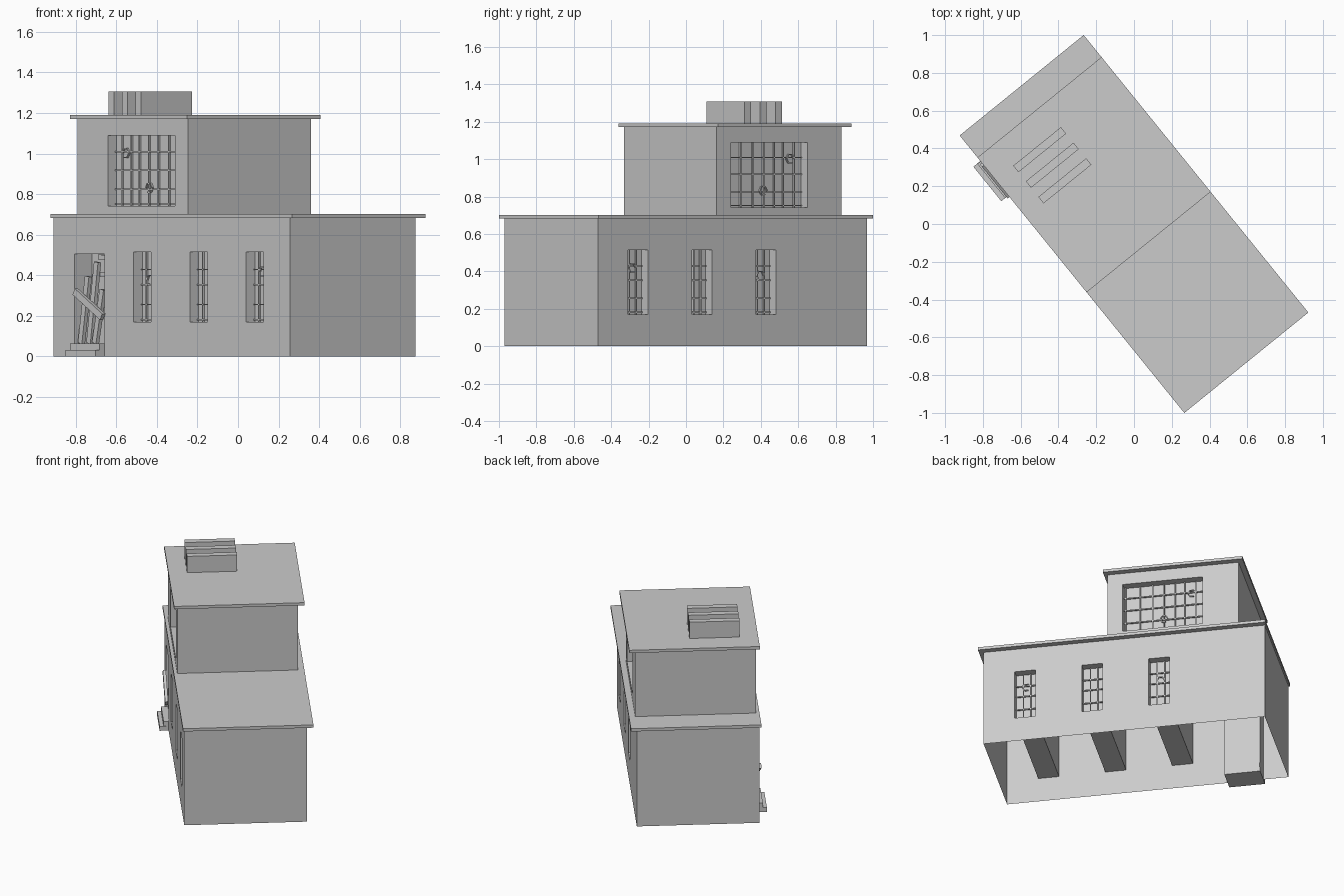
import bpy, bmesh, math
from mathutils import Vector

cube = bpy.data.objects.get("Cube")
if cube:
    bpy.data.objects.remove(cube)

TURN = math.radians(39)
grey = bpy.data.materials.new("plain_grey")
grey.use_nodes = True
GREY = (0.6, 0.6, 0.6, 1)
grey.diffuse_color = GREY
grey.node_tree.nodes["Principled BSDF"].inputs["Base Color"].default_value = GREY


def finish(name, bm):
    mesh = bpy.data.meshes.new(name)
    bm.to_mesh(mesh)
    bm.free()
    mesh.materials.append(grey)
    obj = bpy.data.objects.new(name, mesh)
    obj.rotation_euler.z = TURN
    bpy.context.collection.objects.link(obj)
    return obj


def quad(bm, pts, normal):
    f = bm.faces.new([bm.verts.new(p) for p in pts])
    f.normal_update()
    if f.normal.dot(Vector(normal)) < 0:
        f.normal_flip()


def add_box(bm, x0, x1, y0, y1, z0, z1):
    made = bmesh.ops.create_cube(bm, size=1)["verts"]
    for v in made:
        v.co = (x1 if v.co.x > 0 else x0, y1 if v.co.y > 0 else y0, z1 if v.co.z > 0 else z0)


def box(name, *size):
    bm = bmesh.new()
    add_box(bm, *size)
    return finish(name, bm)


def add_strip(bm, x, a, b, width, thick):
    """Straight board in the wall plane from a to b, each given as (y, z)."""
    a, b = Vector(a), Vector(b)
    d = (b - a).normalized()
    s = Vector((-d.y, d.x)) * width / 2
    ring = [a - s, b - s, b + s, a + s]
    face = bm.faces.new([bm.verts.new((x - thick / 2, p.x, p.y)) for p in ring])
    out = bmesh.ops.extrude_face_region(bm, geom=[face])["geom"]
    bmesh.ops.translate(bm, vec=(thick, 0, 0), verts=[g for g in out if isinstance(g, bmesh.types.BMVert)])
    bmesh.ops.recalc_face_normals(bm, faces=bm.faces)


def long_wall(bm, x, side, y0, y1, z0, z1, holes):
    """Wall plane with rectangular openings left out."""
    ys = sorted({y0, y1, *[c for h in holes for c in h[:2]]})
    zs = sorted({z0, z1, *[c for h in holes for c in h[2:]]})
    for a, b in zip(ys, ys[1:]):
        for c, d in zip(zs, zs[1:]):
            m, n = (a + b) / 2, (c + d) / 2
            if not any(h[0] < m < h[1] and h[2] < n < h[3] for h in holes):
                quad(bm, [(x, a, c), (x, b, c), (x, b, d), (x, a, d)], (side, 0, 0))


def duct(bm, xa, xb, hole):
    """Four reveal faces running between two wall depths."""
    a, b, c, d = hole
    quad(bm, [(xa, a, c), (xb, a, c), (xb, a, d), (xa, a, d)], (0, 1, 0))
    quad(bm, [(xa, b, c), (xb, b, c), (xb, b, d), (xa, b, d)], (0, -1, 0))
    quad(bm, [(xa, a, c), (xb, a, c), (xb, b, c), (xa, b, c)], (0, 0, 1))
    quad(bm, [(xa, a, d), (xb, a, d), (xb, b, d), (xa, b, d)], (0, 0, -1))


def pane(bm, x, side, hole):
    a, b, c, d = hole
    quad(bm, [(x, a, c), (x, b, c), (x, b, d), (x, a, d)], (side, 0, 0))


def storey(name, x0, x1, y0, y1, z0, z1, windows, doors=()):
    bm = bmesh.new()
    long_wall(bm, x0, -1, y0, y1, z0, z1, list(windows) + list(doors))
    long_wall(bm, x1, 1, y0, y1, z0, z1, windows)
    for y, n in ((y0, -1), (y1, 1)):
        quad(bm, [(x0, y, z0), (x1, y, z0), (x1, y, z1), (x0, y, z1)], (0, n, 0))
    for w in windows:
        duct(bm, x0, x1, w)
        pane(bm, x0 + DEPTH, -1, w)
        pane(bm, x1 - DEPTH, 1, w)
    for d in doors:
        duct(bm, x0, x0 + 0.11, d)
        pane(bm, x0 + 0.11, -1, d)
    bmesh.ops.remove_doubles(bm, verts=bm.verts, dist=0.0005)
    finish(name, bm)


def bars(name, x0, x1, hole, uprights, rails, cracks):
    """Thin glazing bars and bent cracks on both faces of an opening."""
    a, b, c, d = hole
    bm = bmesh.new()
    for x in (x0 + DEPTH, x1 - DEPTH):
        for t in uprights:
            y = a + t * (b - a)
            add_strip(bm, x, (y, c), (y, d), 0.007, 0.02)
        for t in rails:
            z = c + t * (d - c)
            add_strip(bm, x, (a, z), (b, z), 0.007, 0.02)
        for cy, cz in cracks:
            y, z = a + cy * (b - a), c + cz * (d - c)
            ring = [(y + 0.025 * math.cos(i * 1.05), z + 0.025 * math.sin(i * 1.05)) for i in range(6)]
            for p, q in zip(ring, ring[1:]):
                add_strip(bm, x, p, q, 0.006, 0.02)
    finish(name, bm)


DEPTH = 0.055
LOW = (-0.412, 0.384)
HIGH = (-0.40, 0.382)
windows = [(y, y + 0.137, 0.17, 0.515) for y in (-0.71, -0.269, 0.171)]
door = (0.536, 0.771, 0.003, 0.505)
big = (0.0, 0.525, 0.741, 1.089)

# Two storeys with their overhanging flat roofs
storey("lower_walls", *LOW, -0.915, 0.935, 0, 0.682, windows, [door])
storey("upper_walls", *HIGH, -0.101, 0.762, 0.70, 1.172, [big])
box("lower_roof", -0.4225, 0.4225, -0.945, 0.945, 0.682, 0.702)
box("upper_roof", -0.4225, 0.4225, -0.123, 0.795, 1.171, 1.191)

# Row of roof vents
for i in range(3):
    y = 0.408 + i * 0.106
    box("roof_vent_%d" % (i + 1), -0.303, 0.022, y - 0.022, y + 0.022, 1.19, 1.307)

# Glazing bars
for i, w in enumerate(windows):
    spots = [[(0.5, 0.72)], [], [(0.5, 0.6)]][i]
    bars("window_bars_%d" % (i + 1), *LOW, w, (0.35, 0.7), (0.03, 0.25, 0.53, 0.75), spots)
bars("large_window_bars", *HIGH, big, (0.02, 0.2, 0.36, 0.5, 0.64, 0.76, 0.9),
     (0.03, 0.24, 0.51, 0.77), [(0.5, 0.26), (0.85, 0.75)])

# Door steps
box("lower_step", -0.47, -0.30, 0.536, 0.771, 0, 0.031)
box("upper_step", -0.444, -0.30, 0.538, 0.769, 0.031, 0.063)

# Broken door boards, leaning and nailed across
boards = [
    (-0.425, (0.75, 0.32), (0.535, 0.195), 0.035),
    (-0.39, (0.745, 0.065), (0.69, 0.395), 0.032),
    (-0.385, (0.685, 0.065), (0.625, 0.465), 0.032),
    (-0.39, (0.635, 0.065), (0.575, 0.33), 0.032),
    (-0.36, (0.56, 0.065), (0.56, 0.50), 0.03),
    (-0.36, (0.54, 0.485), (0.64, 0.49), 0.025),
    (-0.35, (0.54, 0.40), (0.64, 0.405), 0.025),
]
for i, (x, a, b, w) in enumerate(boards):
    bm = bmesh.new()
    add_strip(bm, x, a, b, w, 0.02)
    finish("door_board_%d" % (i + 1), bm)
